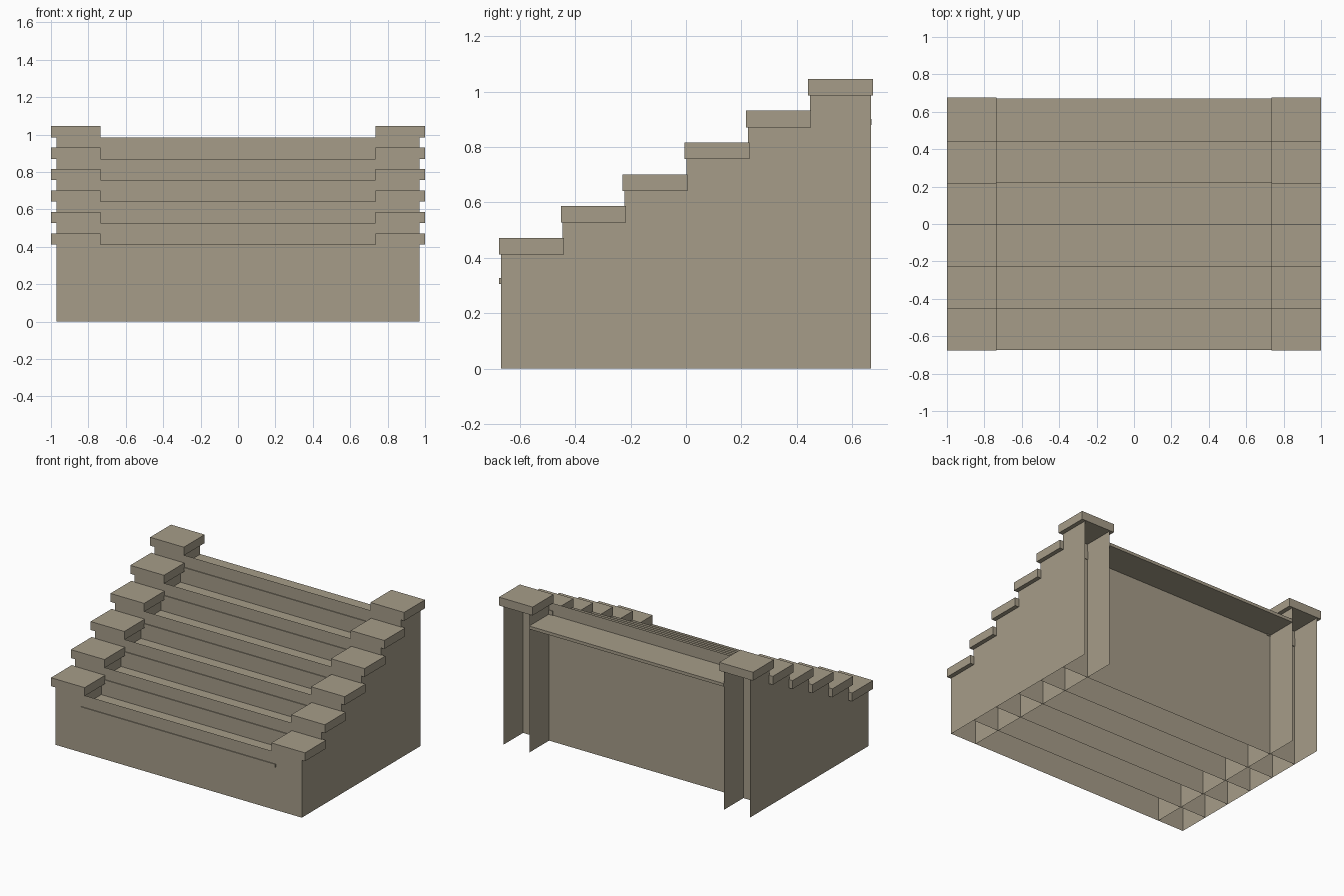
import bpy, bmesh

if "Cube" in bpy.data.objects:
    bpy.data.objects.remove(bpy.data.objects["Cube"], do_unlink=True)

STEPS = 6
RUN, RISE = 0.223, 0.1147          # pitch of the stairs
FRONT, BACK = -0.668, 0.668        # ends of the walls
OUTER, INNER = 0.97, 0.765         # wall positions
TREAD_Z, CAP_Z = 0.305, 0.412      # undersides of the first tread and cap
TREAD_H, CAP_H = 0.022, 0.06

stone = bpy.data.materials.new("warm_grey_stone")
stone.use_nodes = True
stone.diffuse_color = (0.38, 0.335, 0.25, 1)
bsdf = stone.node_tree.nodes["Principled BSDF"]
bsdf.inputs["Base Color"].default_value = stone.diffuse_color
bsdf.inputs["Roughness"].default_value = 0.9


def finish(name, bm):
    mesh = bpy.data.meshes.new(name)
    bm.to_mesh(mesh)
    bm.free()
    mesh.materials.append(stone)
    obj = bpy.data.objects.new(name, mesh)
    bpy.context.collection.objects.link(obj)
    return obj


def sheet(name, points):
    """Thin panel from an outline."""
    bm = bmesh.new()
    bm.faces.new([bm.verts.new(p) for p in points])
    bmesh.ops.triangulate(bm, faces=bm.faces[:])
    return finish(name, bm)


def block(name, low, high):
    """Box between two corners."""
    bm = bmesh.new()
    bmesh.ops.create_cube(bm, size=1)
    for v in bm.verts:
        v.co = [h if c > 0 else l for c, l, h in zip(v.co, low, high)]
    return finish(name, bm)


# Stepped outline shared by the four side walls
outline = [(BACK, 0), (FRONT, 0)]
for i in range(STEPS):
    y = FRONT + RUN * i
    y_next = y + RUN if i < STEPS - 1 else BACK
    z = CAP_Z + RISE * i
    outline += [(y, z), (y_next, z)]

for side, s in (("left", 1), ("right", -1)):
    for kind, x in (("outer", OUTER), ("inner", INNER)):
        sheet(f"{side}_{kind}_wall", [(s * x, y, z) for y, z in outline])

for i in range(STEPS):
    n = i + 1
    y = FRONT + RUN * i
    tread_z, cap_z = TREAD_Z + RISE * i, CAP_Z + RISE * i

    # Full-height riser, taller between the side walls
    sheet(f"riser_{n}", [
        (-OUTER, y, 0), (OUTER, y, 0), (OUTER, y, cap_z), (INNER, y, cap_z),
        (INNER, y, tread_z), (-INNER, y, tread_z), (-INNER, y, cap_z), (-OUTER, y, cap_z)])

    # Tread board with a small nosing
    block(f"tread_{n}", (-INNER, y - 0.006, tread_z),
          (INNER, y + RUN, tread_z + TREAD_H))

    # Overhanging cap on each side
    for side, s in (("left", 1), ("right", -1)):
        xs = sorted((s * 0.735, s * 1.0))
        block(f"{side}_cap_{n}", (xs[0], y - 0.007, cap_z),
              (xs[1], y + 0.228, cap_z + CAP_H))
